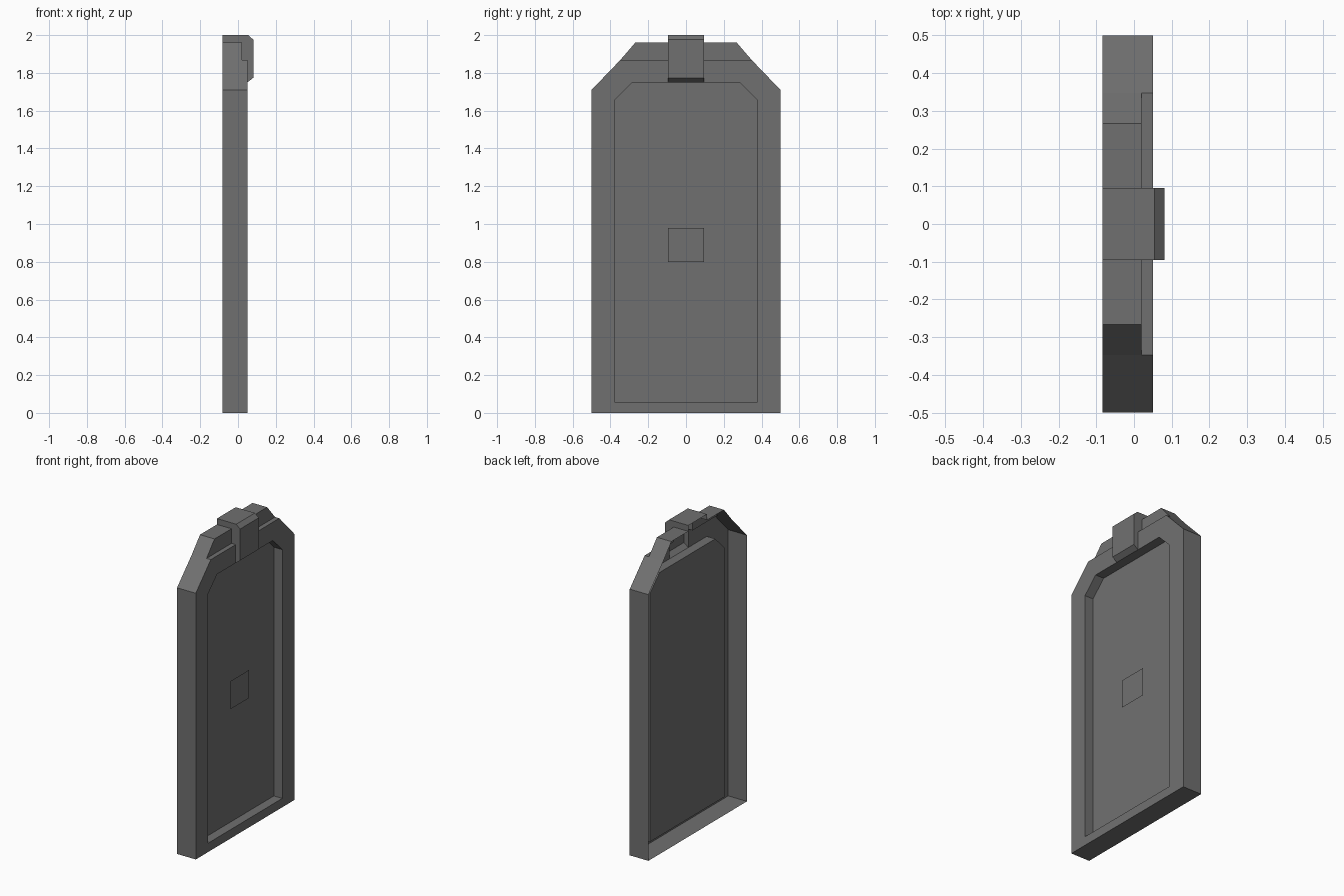
import bpy, bmesh

if "Cube" in bpy.data.objects:
    bpy.data.objects.remove(bpy.data.objects["Cube"])

BACK, STEP, FRONT, PANEL = -0.083, 0.02, 0.05, -0.01

dark = bpy.data.materials.new("dark_grey")
dark.diffuse_color = (0.163, 0.163, 0.163, 1)
dark.use_nodes = True
dark.node_tree.nodes["Principled BSDF"].inputs["Base Color"].default_value = dark.diffuse_color


def flat(bm, pts, x):
    """Face lying in the plane at x, from (y, z) points."""
    return bm.faces.new([bm.verts.new((x, y, z)) for y, z in pts])


def wall(bm, path, xs):
    """Walls sweeping an open (y, z) path through several x positions."""
    for x0, x1 in zip(xs, xs[1:]):
        for (y0, z0), (y1, z1) in zip(path, path[1:]):
            bm.faces.new([bm.verts.new(p) for p in (
                (x0, y0, z0), (x1, y0, z0), (x1, y1, z1), (x0, y1, z1))])


def finish(bm, name):
    """Weld the half, point its front outward and mirror it across y."""
    bmesh.ops.remove_doubles(bm, verts=bm.verts, dist=0.0005)
    bmesh.ops.recalc_face_normals(bm, faces=bm.faces)
    front = max(bm.faces, key=lambda f: abs(f.normal.x) * 10 + f.calc_center_median().x)
    if front.normal.x < 0:
        bmesh.ops.reverse_faces(bm, faces=bm.faces)
    me = bpy.data.meshes.new(name)
    bm.to_mesh(me)
    bm.free()
    me.materials.append(dark)
    ob = bpy.data.objects.new(name, me)
    bpy.context.collection.objects.link(ob)
    m = ob.modifiers.new("mirror", 'MIRROR')
    m.use_axis = (False, True, False)
    m.use_clip = True


# Open-backed frame with stepped top and recessed panel (half)
W, LEDGE, TOP = 0.095, 1.868, 1.962
side = [(0, 0), (0.5, 0), (0.5, 1.71), (0.348, LEDGE)]
crown = [(0.348, LEDGE), (0.267, TOP), (W, TOP)]
recess = [(0, 0.057), (0.378, 0.057), (0.378, 1.655), (0.283, 1.75), (W, 1.75), (0, 1.75)]
bm = bmesh.new()
wall(bm, side, [BACK, STEP, FRONT])
wall(bm, crown, [BACK, STEP])
wall(bm, [(0.348, LEDGE), (W, LEDGE)], [STEP, FRONT])
flat(bm, crown + [(W, LEDGE)], STEP)
flat(bm, side + [(W, LEDGE)] + recess[-2::-1], FRONT)
wall(bm, recess, [FRONT, PANEL])
flat(bm, recess, PANEL)
finish(bm, "door_frame")

# Bevelled latch block wrapping over the top (half)
outer = [(BACK, 2.0), (0.054, 2.0), (0.081, 1.976), (0.081, 1.774), (FRONT, 1.75)]
inner = [(FRONT, LEDGE), (STEP, LEDGE), (STEP, TOP), (BACK, TOP)]
bm = bmesh.new()
for (x0, z0), (x1, z1) in zip(outer, outer[1:]):
    bm.faces.new([bm.verts.new(p) for p in (
        (x0, 0, z0), (x1, 0, z1), (x1, W, z1), (x0, W, z0))])
bm.faces.new([bm.verts.new((x, W, z)) for x, z in outer + inner])
finish(bm, "latch_block")

# Small square plate in front of the panel (half)
bm = bmesh.new()
flat(bm, [(0, 0.8), (W, 0.8), (W, 0.98), (0, 0.98)], 0.012)
finish(bm, "square_plate")
